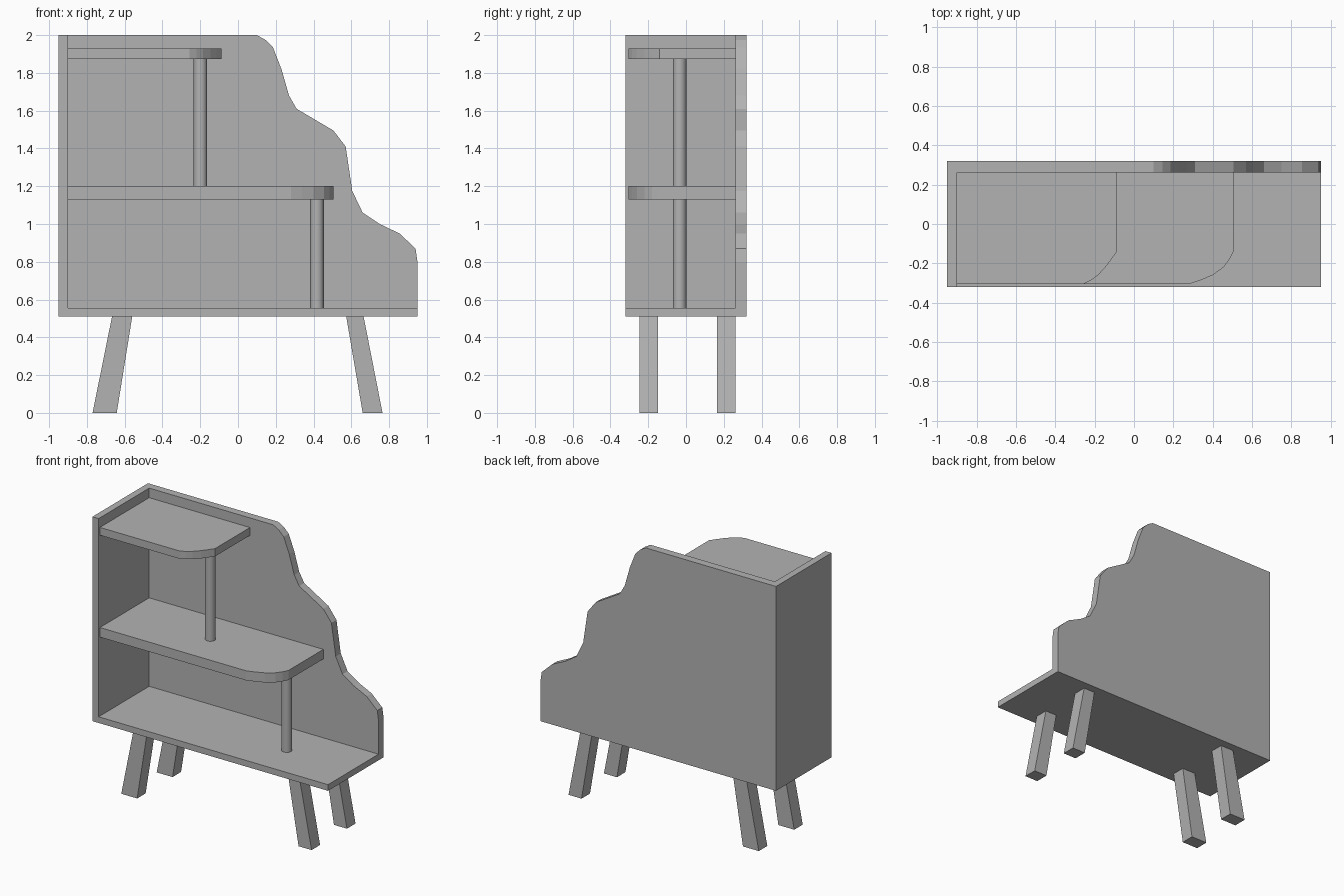
import bpy, bmesh
from mathutils import Vector

cube = bpy.data.objects.get("Cube")
if cube:
    bpy.data.objects.remove(cube, do_unlink=True)

grey = bpy.data.materials.new("plain grey")
grey.use_nodes = True
colour = (0.45, 0.45, 0.45, 1)
grey.diffuse_color = colour
grey.node_tree.nodes["Principled BSDF"].inputs["Base Color"].default_value = colour


def finish(name, bm):
    bmesh.ops.recalc_face_normals(bm, faces=bm.faces)
    mesh = bpy.data.meshes.new(name)
    bm.to_mesh(mesh)
    bm.free()
    mesh.materials.append(grey)
    obj = bpy.data.objects.new(name, mesh)
    bpy.context.collection.objects.link(obj)
    return obj


def extrude(name, points, offset):
    """Sweep a flat outline along an offset into a solid."""
    bm = bmesh.new()
    face = bm.faces.new([bm.verts.new(p) for p in points])
    swept = bmesh.ops.extrude_face_region(bm, geom=[face], use_keep_orig=True)
    moved = [g for g in swept["geom"] if isinstance(g, bmesh.types.BMVert)]
    bmesh.ops.translate(bm, verts=moved, vec=Vector(offset))
    return finish(name, bm)


def box(name, x0, x1, y0, y1, z0, z1):
    outline = [(x0, y0, z0), (x1, y0, z0), (x1, y1, z0), (x0, y1, z0)]
    return extrude(name, outline, (0, 0, z1 - z0))


def post(name, x, z0, z1):
    bpy.ops.mesh.primitive_cylinder_add(
        vertices=16, radius=0.036, depth=z1 - z0, location=(x, -0.034, (z0 + z1) / 2))
    obj = bpy.context.object
    obj.name = name
    obj.data.materials.append(grey)
    bpy.ops.object.shade_smooth_by_angle()


# Stepped, wavy back panel
wave = [(0.10, 2.0), (0.145, 1.975), (0.185, 1.935), (0.23, 1.82), (0.27, 1.68),
        (0.31, 1.61), (0.505, 1.495), (0.57, 1.41), (0.605, 1.175), (0.66, 1.06),
        (0.75, 1.0), (0.855, 0.95), (0.94, 0.87), (0.95, 0.8)]
outline = [(-0.95, 0.51), (-0.95, 2.0)] + wave + [(0.95, 0.51)]
extrude("back_panel", [(x, 0.262, z) for x, z in outline], (0, 0.058, 0))

# Side wall and base board
box("side_panel", -0.95, -0.9, -0.32, 0.262, 0.51, 2.0)
box("base_board", -0.9, 0.95, -0.32, 0.262, 0.51, 0.555)

# Shelves with one rounded front corner
corners = {
    "upper_shelf": (1.873, 1.93, [(-0.256, -0.305), (-0.22, -0.287), (-0.185, -0.262),
                                  (-0.145, -0.22), (-0.115, -0.18), (-0.087, -0.14)]),
    "middle_shelf": (1.13, 1.2, [(0.28, -0.305), (0.34, -0.285), (0.40, -0.26),
                                 (0.455, -0.22), (0.485, -0.18), (0.505, -0.14)]),
}
for name, (low, high, curve) in corners.items():
    plan = [(-0.9, 0.262), (-0.9, -0.305)] + curve + [(curve[-1][0], 0.262)]
    extrude(name, [(x, y, low) for x, y in plan], (0, 0, high - low))

# Round support posts
post("upper_post", -0.199, 1.2, 1.873)
post("lower_post", 0.418, 0.555, 1.13)

# Splayed square legs
splay = {"right": (-0.77, -0.642, -0.56, -0.667), "left": (0.66, 0.765, 0.665, 0.573)}
for side, (a, b, c, d) in splay.items():
    for end, y in (("front", -0.245), ("back", 0.163)):
        extrude(f"{end}_{side}_leg",
                [(a, y, 0), (b, y, 0), (c, y, 0.51), (d, y, 0.51)], (0, 0.098, 0))
